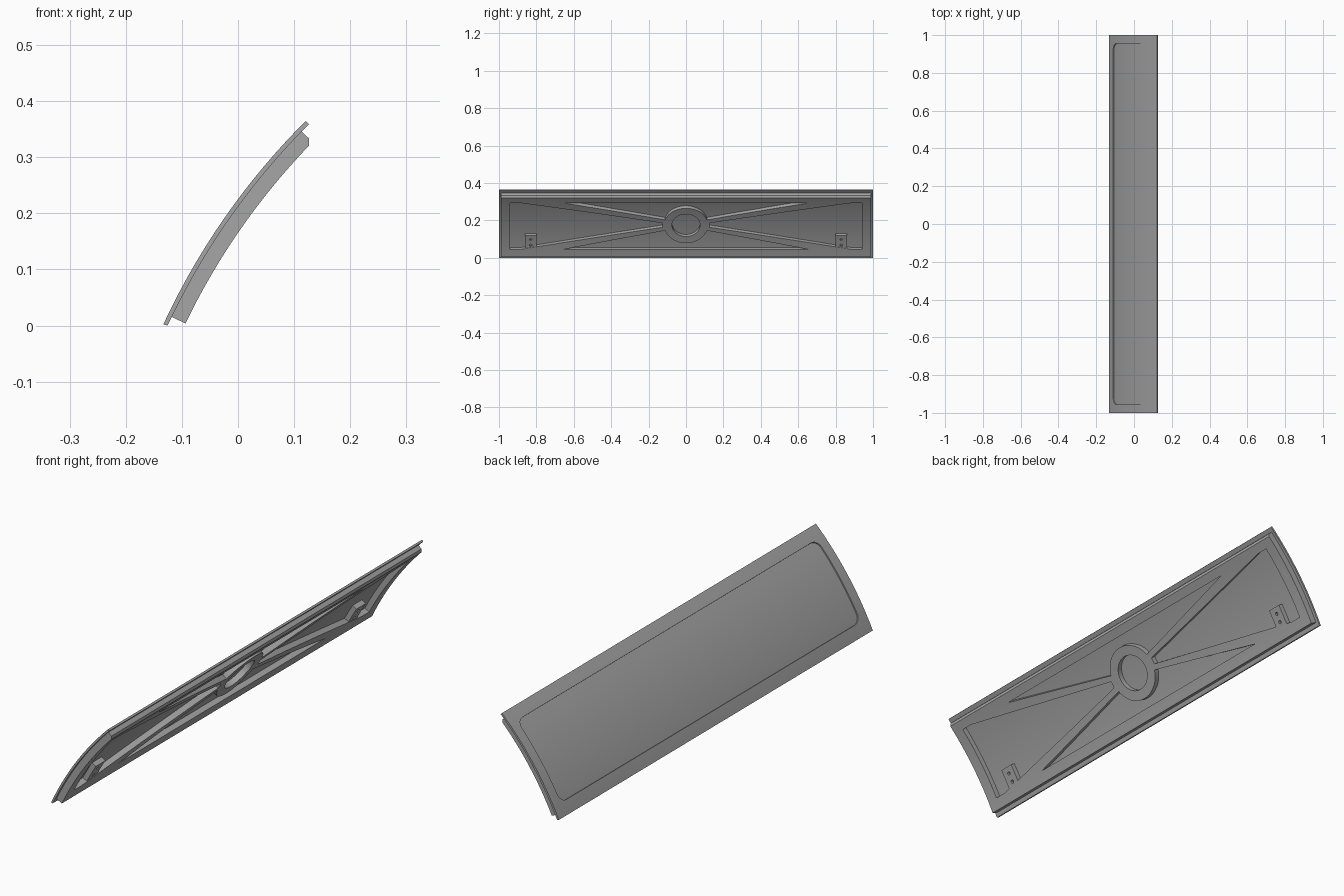
import bpy, bmesh
from math import sin, cos, pi, radians, asin
from mathutils import Vector

cube = bpy.data.objects.get("Cube")
if cube:
    bpy.data.objects.remove(cube, do_unlink=True)

# The panel is laid out flat as (length, height, depth) and rolled onto an arc.
R, CX, CZ, MID = 1.26, 1.01, -0.528, radians(35)
SKIN, DEPTH, FLOOR = 0.008, 0.035, 0.013

metal = bpy.data.materials.new("grey metal")
metal.use_nodes = True
grey = (0.38, 0.38, 0.38, 1)
metal.diffuse_color = grey
metal.node_tree.nodes["Principled BSDF"].inputs["Base Color"].default_value = grey


def to_object(name, bm):
    bmesh.ops.recalc_face_normals(bm, faces=bm.faces)
    mesh = bpy.data.meshes.new(name)
    bm.to_mesh(mesh)
    bm.free()
    obj = bpy.data.objects.new(name, mesh)
    bpy.context.collection.objects.link(obj)
    return obj


def bar(name, profile, a, b):
    """Extrude a (height, depth) profile along the length from a to b."""
    bm = bmesh.new()
    face = bm.faces.new([bm.verts.new((a, v, d)) for v, d in profile])
    new = bmesh.ops.extrude_face_region(bm, geom=[face])["geom"]
    for e in new:
        if isinstance(e, bmesh.types.BMVert):
            e.co.x = b
    return to_object(name, bm)


def tray(outline, rim, floor, draft):
    """Cutter with sloping walls, narrowing from the rim to the floor."""
    bm = bmesh.new()
    ring = [bm.verts.new((y, v, rim)) for y, v in outline]
    face = bm.faces.new(ring)
    bmesh.ops.inset_region(bm, faces=[face], thickness=draft,
                           use_boundary=True, use_even_offset=True)
    for vert in face.verts:
        vert.co.z = floor
    bm.faces.new(ring)
    cutter = to_object("cutter", bm)
    cutter.hide_render = True
    return cutter


def arc(r, start, end, n, y=0, v=0):
    angles = [start + (end - start) * i / n for i in range(n + 1)]
    return [(y + r * cos(a), v + r * sin(a)) for a in angles]


def circle(r, n, y=0, v=0):
    return arc(r, 0, 2 * pi, n, y, v)[:-1]


def carve(obj, cutters):
    for c in cutters:
        mod = obj.modifiers.new("carve", 'BOOLEAN')
        mod.operation, mod.solver, mod.object = 'DIFFERENCE', 'EXACT', c
    deps = bpy.context.evaluated_depsgraph_get()
    mesh = bpy.data.meshes.new_from_object(obj.evaluated_get(deps))
    obj.modifiers.clear()
    obj.data = mesh
    for c in cutters:
        bpy.data.objects.remove(c, do_unlink=True)


def roll(obj, strips=28):
    """Slice the flat part into strips and wrap it onto the arc."""
    bm = bmesh.new()
    bm.from_mesh(obj.data)
    bmesh.ops.triangulate(bm, faces=bm.faces)
    for i in range(1, strips):
        v = -0.2225 + 0.445 * i / strips
        bmesh.ops.bisect_plane(bm, geom=bm.verts[:] + bm.edges[:] + bm.faces[:],
                               plane_co=(0, v, 0), plane_no=(0, 1, 0), dist=1e-5)
    for vert in bm.verts:
        y, v, d = vert.co
        t = MID + v / R
        vert.co = Vector((CX - (R - d) * cos(t), y, max(0, CZ + (R - d) * sin(t))))
    bm.to_mesh(obj.data)
    bm.free()
    obj.data.materials.clear()
    obj.data.materials.append(metal)
    bpy.ops.object.select_all(action='DESELECT')
    obj.select_set(True)
    bpy.context.view_layer.objects.active = obj
    bpy.ops.object.shade_smooth_by_angle(angle=radians(25))


# Outer skin with a shallow rounded recess
edge = 0.2225
skin = bar("outer_skin", [(-edge, 0), (edge, 0), (edge, SKIN), (-edge, SKIN)], -1, 1)
hl, hv, cr = 0.955, 0.171, 0.035
corners = [(1, 1), (-1, 1), (-1, -1), (1, -1)]
rounded = []
for i, (sy, sv) in enumerate(corners):
    rounded += arc(cr, i * pi / 2, (i + 1) * pi / 2, 6, sy * (hl - cr), sv * (hv - cr))
carve(skin, [tray(rounded, -0.001, 0.005, 0.002)])
roll(skin)

# Inner frame: pockets leave crossed ribs and a central ring
fr, ch = 0.204, 0.009
frame = bar("inner_frame", [(-fr, SKIN), (fr, SKIN), (fr, DEPTH - ch),
                            (fr - ch, DEPTH), (-fr, DEPTH)], -0.988, 0.988)
top, ring = 0.157, 0.117
rim = DEPTH + 0.001
a = asin(0.036 / ring)
cutters = [tray(circle(0.075, 40), rim, FLOOR, 0.006)]
for s in (1, -1):
    side = [(0.94, top), (0.89, top), (0.125, 0.014),
            (0.125, -0.014), (0.89, -top), (0.94, -top)]
    cutters.append(tray([(s * y, v) for y, v in side], rim, FLOOR, 0.006))
    long = [(-0.66, top), (0.66, top)] + arc(ring, a, pi - a, 24)
    cutters.append(tray([(y, s * v) for y, v in long], rim, FLOOR, 0.006))
carve(frame, cutters)
roll(frame)

# Mounting brackets with two screw holes each
for name, y in (("front_bracket", -0.83), ("back_bracket", 0.83)):
    lo, hi = -0.158, -0.068
    b = bar(name, [(lo, FLOOR - 0.002), (hi, FLOOR - 0.002), (hi, DEPTH - 0.002),
                   (lo, DEPTH - 0.002)], y - 0.03, y + 0.03)
    carve(b, [tray(circle(0.007, 16, y, v), rim, 0.022, 0.0005)
              for v in (-0.095, -0.132)])
    roll(b)
